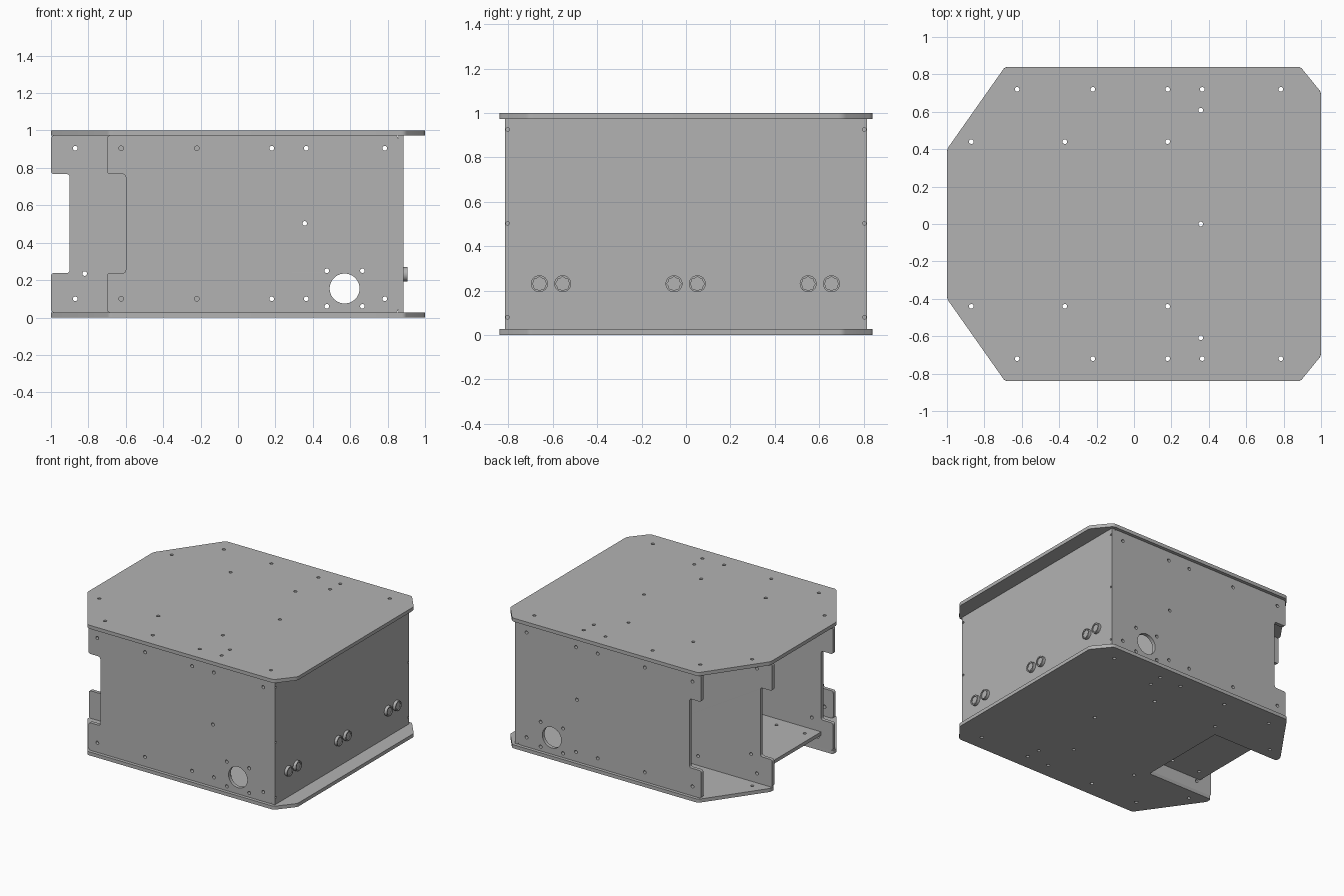
import bpy
import bmesh
from math import cos, sin, pi, radians
from mathutils import Matrix, Vector

if "Cube" in bpy.data.objects:
    bpy.data.objects.remove(bpy.data.objects["Cube"])

T = 0.027                      # sheet thickness
LOW, HIGH = T, 1 - T           # wall bottom and top
OUTER, INNER = 0.815, 0.382    # outside faces of outer and inner walls

grey = bpy.data.materials.new("sheet_grey")
grey.use_nodes = True
colour = (0.45, 0.45, 0.45, 1)
grey.diffuse_color = colour
grey.node_tree.nodes["Principled BSDF"].inputs["Base Color"].default_value = colour

# Sheet orientations: columns are the sheet's across, up and thickness axes
FLAT = Matrix.Identity(3)
ALONG_X = Matrix(((1, 0, 0), (0, 0, -1), (0, 1, 0)))
ALONG_Y = Matrix(((0, 0, 1), (1, 0, 0), (0, 1, 0)))


def circle(u, v, r, n=20, wave=0.0):
    pts = []
    for i in range(n):
        a = 2 * pi * i / n
        rr = r + wave * cos(8 * a)
        pts.append((u + rr * cos(a), v + rr * sin(a)))
    return pts


def rounded(points, r, steps=4):
    """Round every corner of a polygon."""
    out = []
    for i, p in enumerate(points):
        p = Vector(p)
        a = (Vector(points[i - 1]) - p).normalized() * r + p
        b = (Vector(points[(i + 1) % len(points)]) - p).normalized() * r + p
        for s in range(steps + 1):
            t = s / steps
            out.append(a * (1 - t) ** 2 + p * 2 * t * (1 - t) + b * t * t)
    return out


def sheet(name, outline, holes, frame, centre, thickness=T):
    """Cut a flat sheet with holes and place it."""
    curve = bpy.data.curves.new(name, "CURVE")
    curve.dimensions = "2D"
    curve.fill_mode = "BOTH"
    curve.extrude = thickness / 2
    for loop in [outline] + holes:
        spline = curve.splines.new("POLY")
        spline.points.add(len(loop) - 1)
        for point, (u, v) in zip(spline.points, loop):
            point.co = (u, v, 0, 1)
        spline.use_cyclic_u = True
    temp = bpy.data.objects.new(name + "_outline", curve)
    bpy.context.scene.collection.objects.link(temp)
    graph = bpy.context.evaluated_depsgraph_get()
    mesh = bpy.data.meshes.new_from_object(temp.evaluated_get(graph))
    bpy.data.objects.remove(temp)
    bpy.data.curves.remove(curve)

    mesh.transform(Matrix.Translation(centre) @ frame.to_4x4())
    bm = bmesh.new()
    bm.from_mesh(mesh)
    bmesh.ops.remove_doubles(bm, verts=bm.verts, dist=1e-5)
    bmesh.ops.recalc_face_normals(bm, faces=bm.faces)
    bm.to_mesh(mesh)
    bm.free()
    mesh.name = name
    mesh.materials.clear()
    mesh.materials.append(grey)
    obj = bpy.data.objects.new(name, mesh)
    bpy.context.scene.collection.objects.link(obj)
    bpy.ops.object.select_all(action="DESELECT")
    obj.select_set(True)
    bpy.context.view_layer.objects.active = obj
    bpy.ops.object.shade_smooth_by_angle(angle=radians(30))
    return obj


def screw_holes(spots, r=0.0125):
    return [circle(u, v, r, 14) for u, v in spots]


def box(u0, u1, v0, v1):
    return [(u0, v0), (u1, v0), (u1, v1), (u0, v1)]


def notched(front, back):
    """Wall profile with a recess in its open end."""
    return rounded([(front, LOW), (back, LOW), (back, HIGH), (front, HIGH),
                    (front, 0.767), (front + 0.1, 0.767),
                    (front + 0.1, 0.238), (front, 0.238)], 0.018)


# Top and bottom plates
outer_x = (-0.625, -0.22, 0.18, 0.365, 0.785)
inner_x = (-0.87, -0.37, 0.18)
plate_spots = [(0.357, 0)]
for s in (-1, 1):
    plate_spots += [(x, s * 0.72) for x in outer_x]
    plate_spots += [(x, s * 0.44) for x in inner_x]
    plate_spots.append((0.357, s * 0.608))
right_edge = [(-0.69, -0.84), (0.89, -0.84), (1, -0.705),
              (1, 0.705), (0.89, 0.84), (-0.69, 0.84)]
sheet("top_plate", rounded([(-1, -0.4)] + right_edge + [(-1, 0.4)], 0.02),
      screw_holes(plate_spots), FLAT, (0, 0, 1 - T / 2))
slot = INNER - T
sheet("bottom_plate",
      rounded([(-1, -0.4)] + right_edge + [(-1, 0.4), (-1, slot),
              (-0.44, slot), (-0.44, -slot), (-1, -slot)], 0.015),
      screw_holes(plate_spots), FLAT, (0, 0, T / 2))

# Outer and inner side walls
outer_spots = [(x, z) for x in outer_x for z in (0.1, 0.905)] + [(0.357, 0.503)]
outer_spots += [(0.57 + a, 0.155 + b) for a in (-0.095, 0.095) for b in (-0.095, 0.095)]
inner_spots = [(x, z) for x in inner_x for z in (0.1, 0.905)] + [(-0.82, 0.235)]
for side, s in (("front", -1), ("back", 1)):
    sheet(side + "_outer_wall", notched(-0.7, 0.884 - T),
          screw_holes(outer_spots) + [circle(0.57, 0.155, 0.08, 40)],
          ALONG_X, (0, s * (OUTER - T / 2), 0))
    sheet(side + "_inner_wall", notched(-1, 0.25),
          screw_holes(inner_spots), ALONG_X, (0, s * (INNER - T / 2), 0))

# End wall and hidden cross wall
end_spots = [(s * 0.803, z) for s in (-1, 1) for z in (0.08, 0.503, 0.925)]
sheet("end_wall", box(-OUTER, OUTER, LOW, HIGH),
      screw_holes(end_spots, 0.008), ALONG_Y, (0.884 - T / 2, 0, 0))
sheet("cross_wall", box(T - OUTER, OUTER - T, LOW, HIGH), [],
      ALONG_Y, (0.264, 0, 0))

# Raised shelf between the inner walls
shelf_spots = [(x, s * 0.27) for x in (-0.82, -0.58, -0.34) for s in (-1, 1)]
sheet("shelf", box(-0.9, -0.15, -slot, slot),
      screw_holes(shelf_spots), FLAT, (0, 0, 0.132))

# Paired round sockets on the end wall
for i, y in enumerate((-0.66, -0.555, -0.054, 0.051, 0.55, 0.655)):
    sheet(f"socket_ring_{i + 1}", circle(y, 0.231, 0.038, 32),
          [circle(y, 0.231, 0.029, 64, 0.002)], ALONG_Y, (0.895, 0, 0), 0.022)
    sheet(f"socket_core_{i + 1}", circle(y, 0.231, 0.033, 32), [],
          ALONG_Y, (0.891, 0, 0), 0.016)
